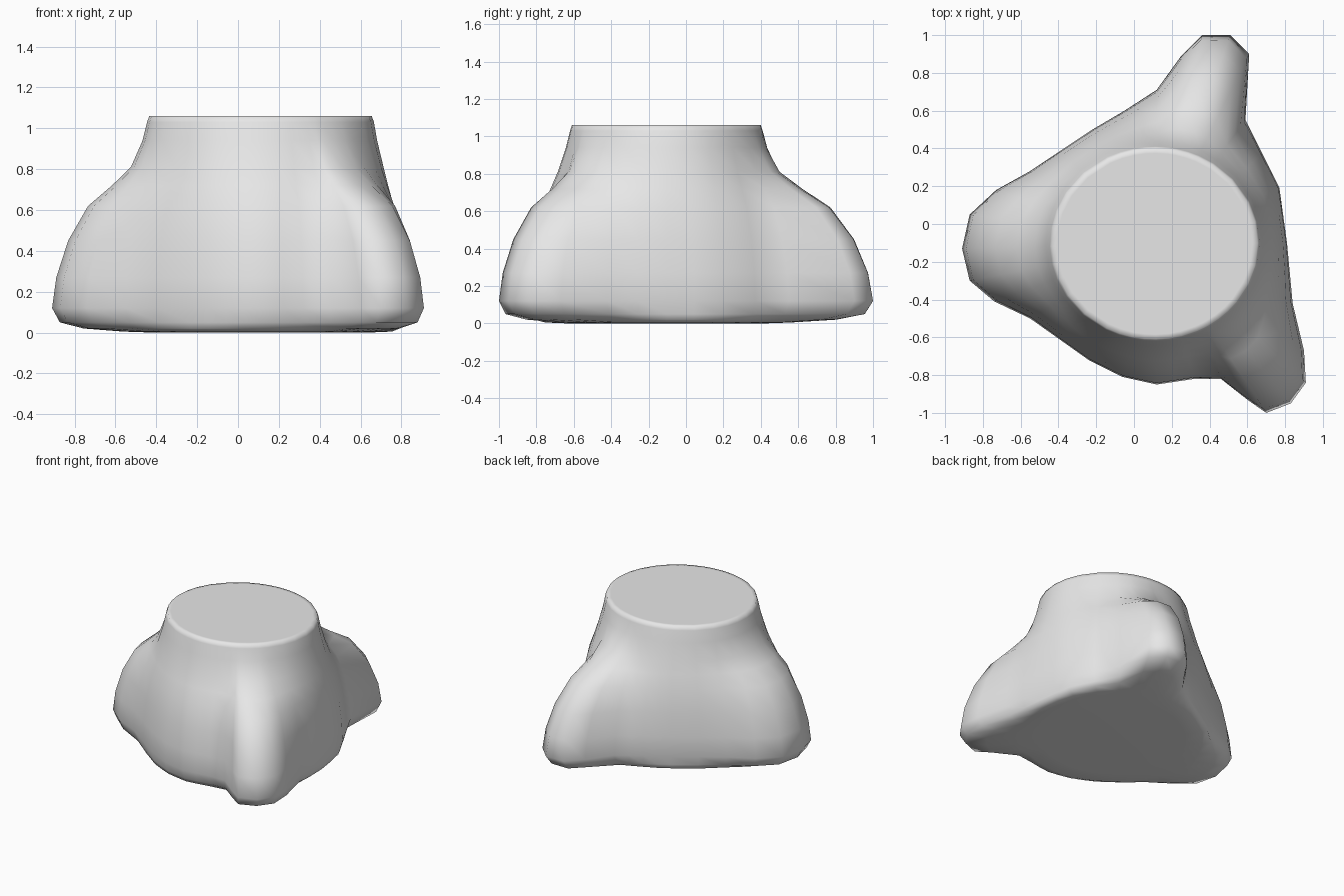
import bpy
import bmesh
import math

default_cube = bpy.data.objects.get("Cube")
if default_cube:
    bpy.data.objects.remove(default_cube, do_unlink=True)

# Single clay-grey material
grey = bpy.data.materials.new("plain grey")
grey.use_nodes = True
colour = (0.8, 0.8, 0.8, 1)
grey.diffuse_color = colour
grey.node_tree.nodes["Principled BSDF"].inputs["Base Color"].default_value = colour

CENTRE_X, CENTRE_Y = 0.11, -0.105
NECK_X, NECK_Y = 0.55, 0.51
BODY_RADIUS = 0.7

# Widest footprint: three unequal lobes, clockwise from the right-hand lobe
footprint = [
    (-.91, -.13), (-.87, .05), (-.73, .18), (-.55, .28), (-.22, .5), (-.05, .6),
    (.12, .71), (.25, .89), (.36, 1), (.51, 1), (.61, .9), (.59, .55),
    (.77, .19), (.81, -.1), (.84, -.42), (.9, -.67), (.91, -.84), (.83, -.95),
    (.7, -1), (.6, -.93), (.46, -.82), (.32, -.82), (.12, -.85), (-.06, -.81),
    (-.24, -.72), (-.55, -.5), (-.74, -.41), (-.87, -.3),
]

# Height, overall scale, amount of body flare, amount of lobe
levels = [
    (0, .75, 1, 0), (.005, .92, 1, .1), (.02, .97, 1, .6), (.05, .975, 1, .96),
    (.12, 1, 1, 1), (.27, 1, .97, .95), (.45, 1, .86, .82), (.62, 1, .68, .6),
    (.72, 1, .5, .32), (.81, 1, .35, .1), (.94, 1, .14, .02),
    (1.03, 1.01, 0, 0), (1.06, .99, 0, 0), (1.06, .94, 0, 0),
]


def polar(point):
    dx, dy = point[0] - CENTRE_X, point[1] - CENTRE_Y
    return math.atan2(dy, dx), math.hypot(dx, dy)


def refine(points):
    """Split the edges that span a wide angle."""
    result = []
    for here, there in zip(points, points[1:] + points[:1]):
        result.append(here)
        gap = (polar(here)[0] - polar(there)[0]) % math.tau
        if gap > math.radians(13):
            result.append(((here[0] + there[0]) / 2, (here[1] + there[1]) / 2))
    return result


def ring(bm, directions, level):
    """Cross-section between the oval neck and the lobed footprint."""
    z, scale, flare, lobe = level
    verts = []
    for angle, reach in directions:
        c, s = math.cos(angle), math.sin(angle)
        neck = 1 / math.hypot(c / NECK_X, s / NECK_Y)
        body = min(reach, BODY_RADIUS)
        r = scale * (neck + flare * (body - neck) + lobe * (reach - body))
        verts.append(bm.verts.new((CENTRE_X + r * c, CENTRE_Y + r * s, z)))
    return verts


# Loft the body from the base to the flat top
bm = bmesh.new()
directions = [polar(p) for p in refine(footprint)]
rings = [ring(bm, directions, level) for level in levels]
count = len(directions)
for lower, upper in zip(rings, rings[1:]):
    for i in range(count):
        j = (i + 1) % count
        bm.faces.new((lower[i], lower[j], upper[j], upper[i]))
bm.faces.new(rings[0])
bm.faces.new(rings[-1])
bmesh.ops.recalc_face_normals(bm, faces=bm.faces)
for face in bm.faces:
    face.smooth = True

mesh = bpy.data.meshes.new("three_lobed_base")
bm.to_mesh(mesh)
bm.free()
mesh.materials.append(grey)
base = bpy.data.objects.new("three_lobed_base", mesh)
bpy.context.collection.objects.link(base)
